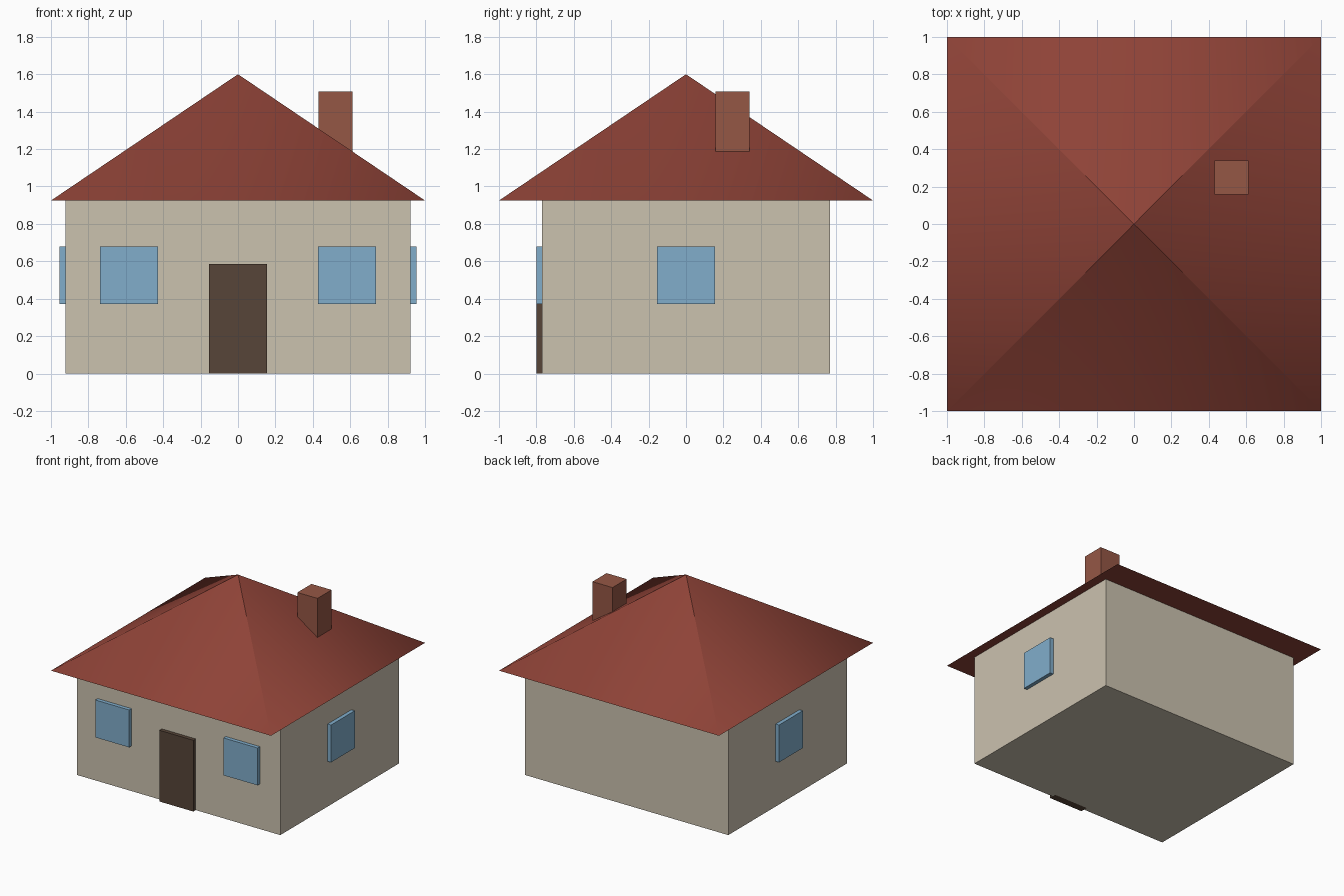
import bpy, bmesh, math
from mathutils import Matrix, Vector

if "Cube" in bpy.data.objects:
    bpy.data.objects.remove(bpy.data.objects["Cube"])


def material(name, rgb):
    m = bpy.data.materials.new(name)
    m.diffuse_color = (*rgb, 1)
    m.use_nodes = True
    m.node_tree.nodes["Principled BSDF"].inputs["Base Color"].default_value = m.diffuse_color
    return m


WALL = material("plaster", (0.60, 0.54, 0.43))
ROOF = material("roof_red", (0.27, 0.055, 0.038))
BRICK = material("brick", (0.30, 0.095, 0.06))
GLASS = material("window_blue", (0.22, 0.42, 0.60))
WOOD = material("door_brown", (0.095, 0.06, 0.04))


def add_object(name, bm, mat):
    me = bpy.data.meshes.new(name)
    bm.to_mesh(me)
    bm.free()
    me.materials.append(mat)
    ob = bpy.data.objects.new(name, me)
    bpy.context.collection.objects.link(ob)
    return ob


def box(name, x, y, z, mat):
    """Box from (min, max) ranges on each axis."""
    bm = bmesh.new()
    size = [r[1] - r[0] for r in (x, y, z)]
    centre = [(r[0] + r[1]) / 2 for r in (x, y, z)]
    bmesh.ops.create_cube(bm, size=1, matrix=Matrix.Translation(centre) @ Matrix.Diagonal((*size, 1)))
    return add_object(name, bm, mat)


W, D, EAVES, TOP = 0.923, 0.769, 0.925, 1.6
OUT = 0.031  # how far doors and windows stand proud of the wall

# House body
box("walls", (-W, W), (-D, D), (0, EAVES), WALL)

# Pyramid roof with closed underside
bm = bmesh.new()
bmesh.ops.create_cone(
    bm, cap_ends=True, segments=4, radius1=math.sqrt(2), radius2=0, depth=TOP - EAVES,
    matrix=Matrix.Translation((0, 0, (EAVES + TOP) / 2)) @ Matrix.Rotation(math.pi / 4, 4, 'Z'))
bmesh.ops.remove_doubles(bm, verts=bm.verts, dist=1e-4)
for f in bm.faces:
    f.smooth = True
roof = add_object("roof", bm, ROOF)

# Soft hips: rounded normals at the corners, flat at the peak and underside
me = roof.data
normals = [None] * len(me.loops)
for p in me.polygons:
    for li in p.loop_indices:
        co = me.vertices[me.loops[li].vertex_index].co
        if p.normal.z > 0 and co.z < TOP - 0.01:
            normals[li] = Vector((co.x, co.y, 2 * p.normal.z)).normalized()
        else:
            normals[li] = p.normal.copy()
me.normals_split_custom_set(normals)

# Chimney, sunk into the roof
box("chimney", (0.43, 0.612), (0.157, 0.34), (1.05, 1.508), BRICK)

# Door
box("door", (-0.154, 0.154), (-D - OUT, -D + OUT), (0, 0.585), WOOD)

# Front and side windows, one of each per side
sill = (0.371, 0.678)
for side, s in (("left", -1), ("right", 1)):
    c = s * 0.583
    box(f"front_window_{side}", (c - 0.154, c + 0.154), (-D - OUT, -D + OUT), sill, GLASS)
    c = s * W
    box(f"side_window_{side}", (c - OUT, c + OUT), (-0.154, 0.154), sill, GLASS)
